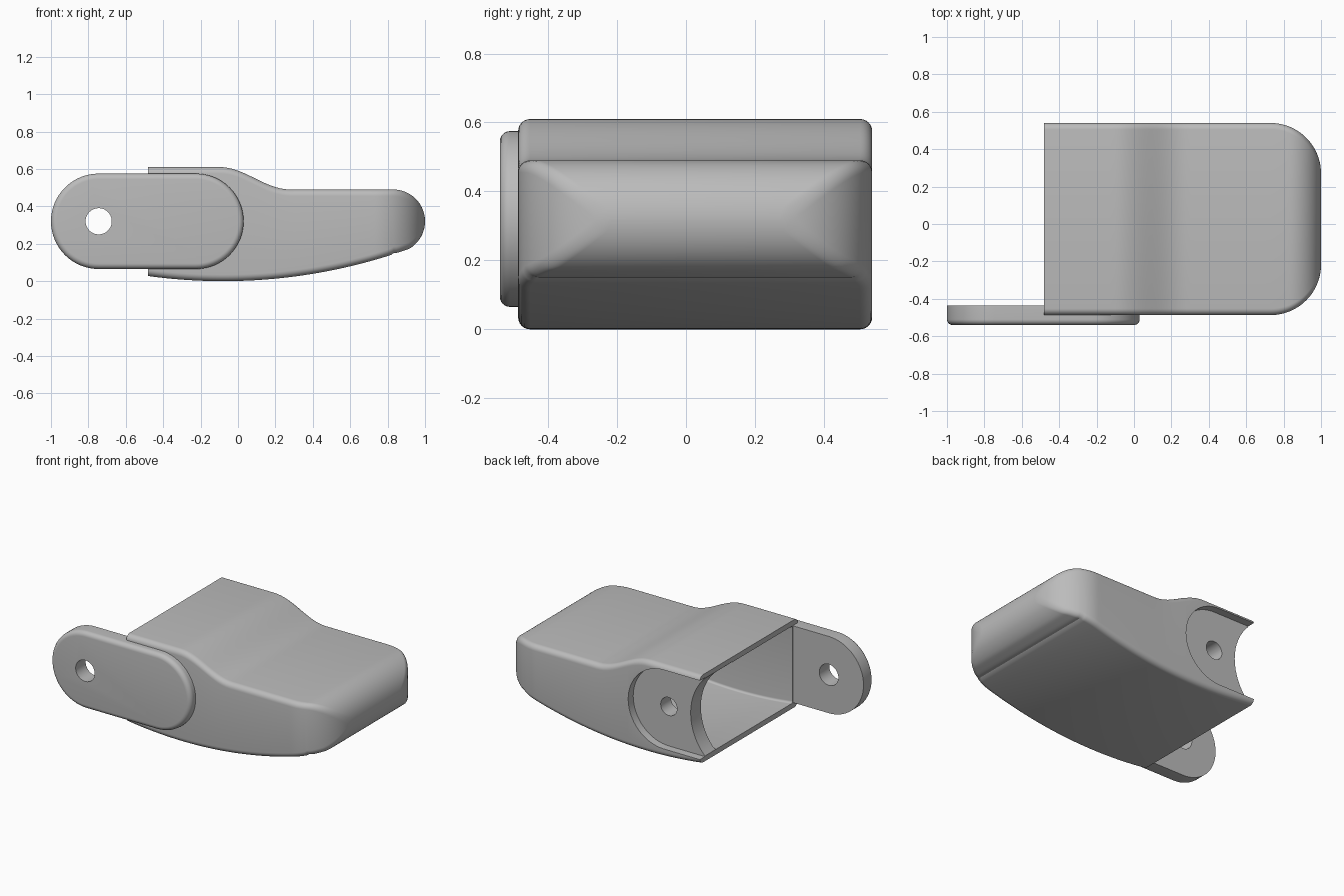
import bpy, bmesh
from math import sin, cos, pi, sqrt, radians

cube = bpy.data.objects.get("Cube")
if cube:
    bpy.data.objects.remove(cube)

grey = bpy.data.materials.new("plain grey")
grey.use_nodes = True
colour = (0.5, 0.5, 0.5, 1)
grey.diffuse_color = colour
grey.node_tree.nodes["Principled BSDF"].inputs["Base Color"].default_value = colour

MID_Z = 0.32      # height of the pin axis
NOSE_X = 0.83     # centre of the rounded nose


def loft(name, rings):
    """Skin a list of equal closed rings and cap both ends."""
    bm = bmesh.new()
    rows = [[bm.verts.new(p) for p in ring] for ring in rings]
    for a, b in zip(rows, rows[1:]):
        for i in range(len(a)):
            j = (i + 1) % len(a)
            bm.faces.new((a[i], a[j], b[j], b[i]))
    bm.faces.new(rows[0])
    bm.faces.new(rows[-1])
    bmesh.ops.recalc_face_normals(bm, faces=bm.faces)
    mesh = bpy.data.meshes.new(name)
    bm.to_mesh(mesh)
    bm.free()
    mesh.materials.append(grey)
    obj = bpy.data.objects.new(name, mesh)
    bpy.context.collection.objects.link(obj)
    return obj


def top_height(x):
    t = min(max((x + 0.1) / 0.38, 0), 1)
    return 0.55 + 0.06 * cos(pi * t)


def bottom_height(x):
    return 2.95 - sqrt(2.95 ** 2 - (x + 0.08) ** 2)


def section(x, y0, y1, inset, corner, fillet):
    """Rounded rectangle across the shell at x."""
    top, bottom = top_height(x) - inset, bottom_height(x) + inset
    nose = 0.17 - inset
    if x > NOSE_X:
        reach = sqrt(max(nose ** 2 - (x - NOSE_X) ** 2, 0))
        top, bottom = min(top, MID_Z + reach), max(bottom, MID_Z - reach)
    past = max(x - (NOSE_X + nose - corner), 0)
    side = corner - sqrt(max(corner ** 2 - past ** 2, 0))
    y0, y1 = y0 + side, y1 - side
    r = min(fillet, 0.49 * (top - bottom))
    corners = [(y1 - r, top - r), (y0 + r, top - r),
               (y0 + r, bottom + r), (y1 - r, bottom + r)]
    return [(x, cy + r * cos(a), cz + r * sin(a))
            for k, (cy, cz) in enumerate(corners)
            for a in [(k + i / 6) * pi / 2 for i in range(7)]]


def shell(name, start, y0, y1, inset, corner, fillet):
    end = NOSE_X + 0.17 - inset
    bend = end - corner
    xs = [start + (bend - start) * i / 48 for i in range(48)]
    xs += [bend + corner * sin(0.99 * pi / 2 * i / 28) for i in range(29)]
    return loft(name, [section(x, y0, y1, inset, corner, fillet) for x in xs])


def stadium(x0, x1, r, y):
    """Upright stadium outline with end centres x0 and x1."""
    ring = []
    for cx, start in ((x1, -pi / 2), (x0, pi / 2)):
        for i in range(33):
            a = start + pi * i / 32
            ring.append((cx + r * cos(a), y, MID_Z + r * sin(a)))
    return ring


def disc(x, r, y):
    return [(x + r * cos(i * pi / 32), y, MID_Z + r * sin(i * pi / 32)) for i in range(64)]


def cut(obj, cutter):
    cutter.hide_render = True
    mod = obj.modifiers.new("cut", "BOOLEAN")
    mod.operation, mod.solver, mod.object = "DIFFERENCE", "EXACT", cutter
    bpy.context.view_layer.objects.active = obj
    bpy.ops.object.modifier_apply(modifier=mod.name)
    bpy.data.objects.remove(cutter)


# Hollow housing, open at the hinge end
housing = shell("housing", -0.48, -0.487, 0.54, 0, 0.27, 0.035)
cut(housing, shell("cavity", -0.6, -0.433, 0.38, 0.035, 0.23, 0.015))

# Recess, pin hole and curved relief in the back wall
cut(housing, loft("recess", [stadium(-1, -0.215, 0.262, y) for y in (0.487, 0.6)]))
cut(housing, loft("pin_hole", [disc(-0.215, 0.06, y) for y in (0.3, 0.6)]))
cut(housing, loft("relief", [disc(-0.745, 0.37, y) for y in (0.2, 0.6)]))

# Hinge arm with a rounded outer rim and a pin hole
arm_rings = [stadium(-0.745, -0.225, 0.255, -0.435)]
for i in range(7):
    a = i / 6 * pi / 2
    arm_rings.append(stadium(-0.745, -0.225, 0.225 + 0.03 * cos(a), -0.51 - 0.03 * sin(a)))
arm = loft("hinge_arm", arm_rings)
cut(arm, loft("arm_hole", [disc(-0.745, 0.07, y) for y in (-0.6, -0.3)]))

# Smooth curves, crisp edges
for obj in (housing, arm):
    bpy.ops.object.select_all(action="DESELECT")
    obj.select_set(True)
    bpy.context.view_layer.objects.active = obj
    bpy.ops.object.shade_smooth_by_angle(angle=radians(30))
